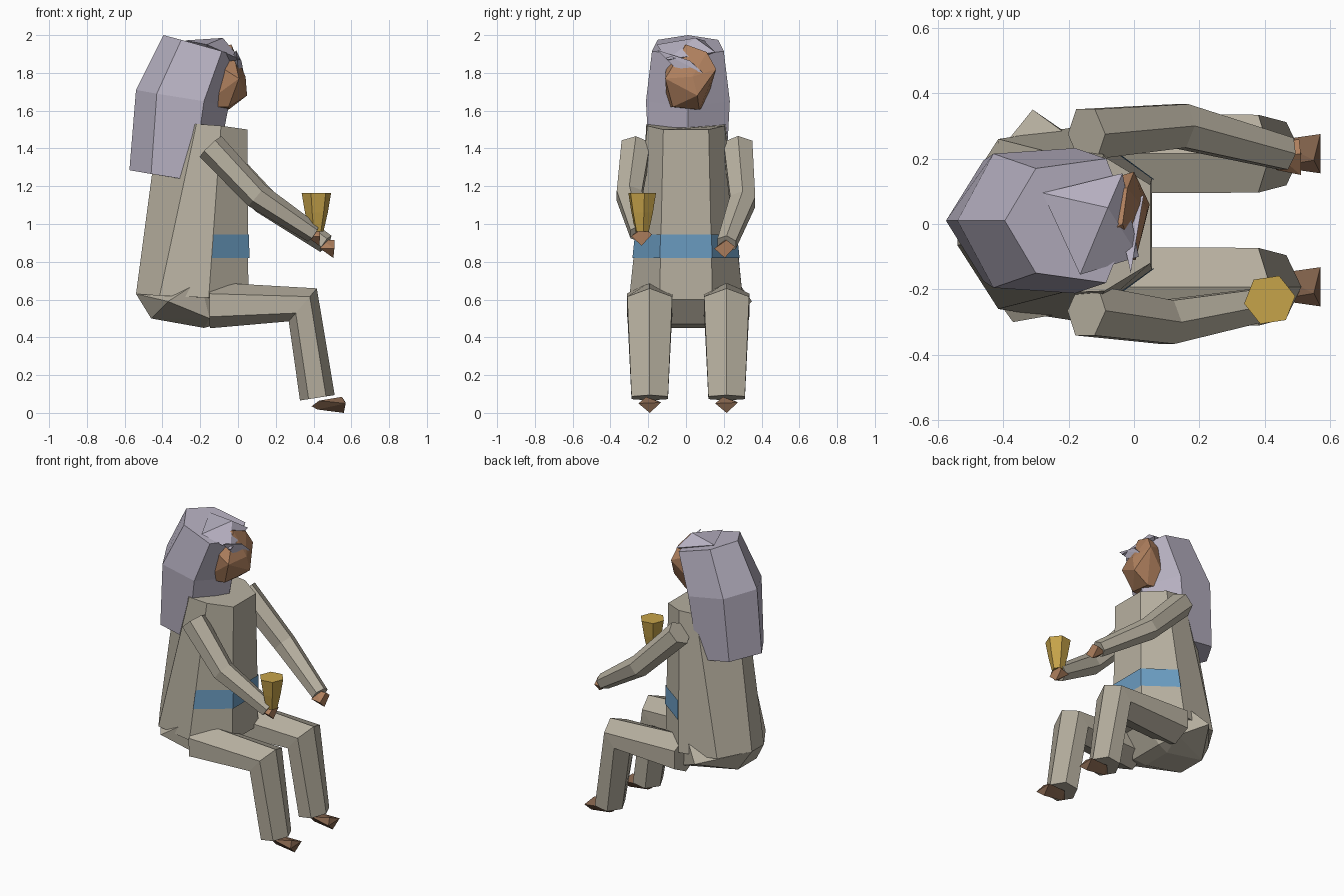
import bpy, bmesh, math
from mathutils import Vector

cube = bpy.data.objects.get("Cube")
if cube:
    bpy.data.objects.remove(cube)


def material(name, *rgb):
    lin = [((c / 255 + 0.055) / 1.055) ** 2.4 for c in rgb] + [1.0]
    m = bpy.data.materials.new(name)
    m.use_nodes = True
    m.diffuse_color = lin
    m.node_tree.nodes["Principled BSDF"].inputs["Base Color"].default_value = lin
    return m


ROBE = material("robe beige", 183, 176, 160)
HAIR = material("hair lilac grey", 184, 178, 195)
SKIN = material("skin brown", 175, 128, 94)
SHOE = material("shoe brown", 127, 96, 74)
BELT = material("belt blue", 106, 155, 192)
GOLD = material("cup gold", 198, 163, 74)


def finish(name, bm, mat):
    bmesh.ops.recalc_face_normals(bm, faces=bm.faces)
    mesh = bpy.data.meshes.new(name)
    bm.to_mesh(mesh)
    bm.free()
    mesh.materials.append(mat)
    obj = bpy.data.objects.new(name, mesh)
    bpy.context.collection.objects.link(obj)
    return obj


def loft(name, rings, mat, closed=True):
    """Skin a stack of rings; closed rings are capped at both ends."""
    bm = bmesh.new()
    rows = [[bm.verts.new(p) for p in ring] for ring in rings]
    n = len(rows[0])
    for a, b in zip(rows, rows[1:]):
        for i in range(n if closed else n - 1):
            j = (i + 1) % n
            bm.faces.new((a[i], a[j], b[j], b[i]))
    if closed:
        bm.faces.new(rows[0])
        bm.faces.new(rows[-1])
    return finish(name, bm, mat)


def hull(name, points, mat):
    bm = bmesh.new()
    for p in points:
        bm.verts.new(p)
    res = bmesh.ops.convex_hull(bm, input=bm.verts)
    spare = [g for g in res["geom_interior"] if isinstance(g, bmesh.types.BMVert)]
    bmesh.ops.delete(bm, geom=spare, context="VERTS")
    return finish(name, bm, mat)


def limb(name, path, radii, widths, mat):
    """Six-sided mitred tube; widths stretch each ring sideways."""
    pts = [Vector(p) for p in path]
    rings = []
    for i, p in enumerate(pts):
        before = (p - pts[max(i - 1, 0)]).normalized()
        after = (pts[min(i + 1, len(pts) - 1)] - p).normalized()
        t = (before + after).normalized()
        miter = 1 / max(t.dot(after if after.length else before), 0.5)
        v = Vector((0, 1, 0))
        v = (v - t * v.dot(t)).normalized()
        u = v.cross(t) * miter
        rings.append([p + radii[i] * (u * math.cos(k * math.pi / 3)
                                      + v * widths[i] * math.sin(k * math.pi / 3))
                      for k in range(6)])
    return loft(name, rings, mat)


def both(points):
    """Points together with their mirror images across y = 0."""
    return [(x, s * y, z) for x, y, z in points for s in (1, -1)]


def mirrored_ring(half):
    return half + [(x, -y, z) for x, y, z in reversed(half)]


# Robe body: eight-sided with a narrow back, leaning slightly forward
low = [(0.055, 0.14, 0.6), (-0.155, 0.3, 0.61), (-0.415, 0.26, 0.62), (-0.54, 0.065, 0.63)]
top = [(0.05, 0.12, 1.5), (-0.09, 0.205, 1.52), (-0.22, 0.21, 1.53), (-0.42, 0.05, 1.53)]
loft("robe_body", [mirrored_ring(low), mirrored_ring(top)], ROBE)

# Belt: thin strip over the three front faces of the robe
def belt_row(z):
    row = []
    for a, b in zip(low[:2], top[:2]):
        p = Vector(a).lerp(Vector(b), (z - a[2]) / (b[2] - a[2]))
        row.append((-0.25 + (p.x + 0.25) * 1.02, p.y * 1.02, z))
    return row[::-1] + [(x, -y, zz) for x, y, zz in row]

loft("belt", [belt_row(0.82), belt_row(0.945)], BELT, closed=False)

# Seat and hips
hull("seat", both([(-0.54, 0.065, 0.63), (-0.46, 0.1, 0.5), (-0.18, 0.1, 0.45),
                   (-0.1, 0.12, 0.47), (0.0, 0.1, 0.6), (-0.2, 0.27, 0.7),
                   (-0.15, 0.24, 0.5)])
     + [(-0.31, 0.35, 0.59), (-0.37, -0.3, 0.59)], ROBE)

# Legs and shoes
for side, y in (("left", 0.215), ("right", -0.192)):
    limb(side + "_leg", [(-0.15, y, 0.57), (0.343, y, 0.572), (0.42, y, 0.08)],
         (0.122, 0.087, 0.093), (1.15, 1.58, 1.2), ROBE)
    hull(side + "_shoe", [(x, y + d, z) for x, d, z in
                          ((0.55, -0.02, 0.085), (0.57, -0.06, 0.05), (0.57, 0.06, 0.055),
                           (0.56, 0, 0), (0.39, 0, 0.035), (0.43, 0.04, 0.065),
                           (0.43, -0.04, 0.065), (0.42, 0, 0.018))], SHOE)

# Arms and hands
arms = {
    "left": ([(-0.145, 0.275, 1.41), (0.14, 0.3, 1.12), (0.465, 0.215, 0.895)], (0.475, 0.205, 0.87)),
    "right": ([(-0.145, -0.265, 1.41), (0.1, -0.3, 1.15), (0.4, -0.245, 0.95)], (0.4, -0.235, 0.935)),
}
for side, (path, hand) in arms.items():
    limb(side + "_arm", path, (0.08, 0.07, 0.052), (1.1, 1.1, 1.1), ROBE)
    x, y, z = hand
    hull(side + "_hand", [(x + 0.035, y + 0.01, z + 0.045), (x + 0.035, y - 0.055, z),
                          (x + 0.03, y + 0.055, z + 0.01), (x + 0.03, y, z - 0.05),
                          (x - 0.04, y - 0.04, z), (x - 0.04, y + 0.04, z),
                          (x - 0.03, y, z + 0.045)], SKIN)

# Cup: tapered six-sided goblet
def cup_ring(r, z):
    return [(0.415 + r * math.cos(a), -0.232 + r * math.sin(a), z)
            for a in (0.15 + k * math.pi / 3 for k in range(6))]

loft("cup", [cup_ring(0.038, 0.96), cup_ring(0.061, 1.06), cup_ring(0.079, 1.165)], GOLD)

# Head, turned a little to its left
hull("head", [(0.04, 0.035, 1.78), (0.048, 0.06, 1.68), (-0.05, -0.07, 1.62),
              (-0.05, 0.07, 1.605), (0.005, -0.11, 1.77), (0.0, 0.16, 1.82),
              (-0.02, 0.11, 1.91), (-0.035, 0.0, 1.95),
              (-0.2, 0.1, 1.62), (-0.2, -0.1, 1.62), (-0.2, 0.1, 1.9), (-0.2, -0.1, 1.9)], SKIN)

# Long hair: six-sided sleeve with a ridge down the back
def hair_ring(back, rear, fore, front):
    (bx, bz), (rx, ry, rz), (fx, fy, fz), (tx, tz) = back, rear, fore, front
    c = 0.01
    return [(bx, c, bz), (rx, c + ry, rz), (fx, c + fy, fz),
            (tx, c, tz), (fx, c - fy, fz), (rx, c - ry, rz)]

loft("hair", [
    hair_ring((-0.575, 1.285), (-0.46, 0.185, 1.265), (-0.24, 0.2, 1.23), (-0.13, 1.21)),
    hair_ring((-0.54, 1.71), (-0.43, 0.205, 1.69), (-0.18, 0.222, 1.65), (-0.05, 1.62)),
    hair_ring((-0.395, 2.0), (-0.3, 0.16, 1.975), (-0.085, 0.19, 1.915), (-0.01, 1.89)),
], HAIR)

# Crown of hair and the fringe swept across the brow
hull("hair_crown", [(-0.28, 0.095, 1.972), (-0.035, 0.155, 1.91), (0.015, -0.1, 1.87),
                    (-0.165, -0.155, 1.95), (-0.08, 0.05, 1.985), (-0.15, 0.0, 1.85)], HAIR)
hull("fringe", [(-0.01, -0.15, 1.92), (0.03, 0.09, 1.8), (0.018, 0.02, 1.865),
                (-0.05, 0.03, 1.86), (0.0, -0.06, 1.83)], HAIR)
